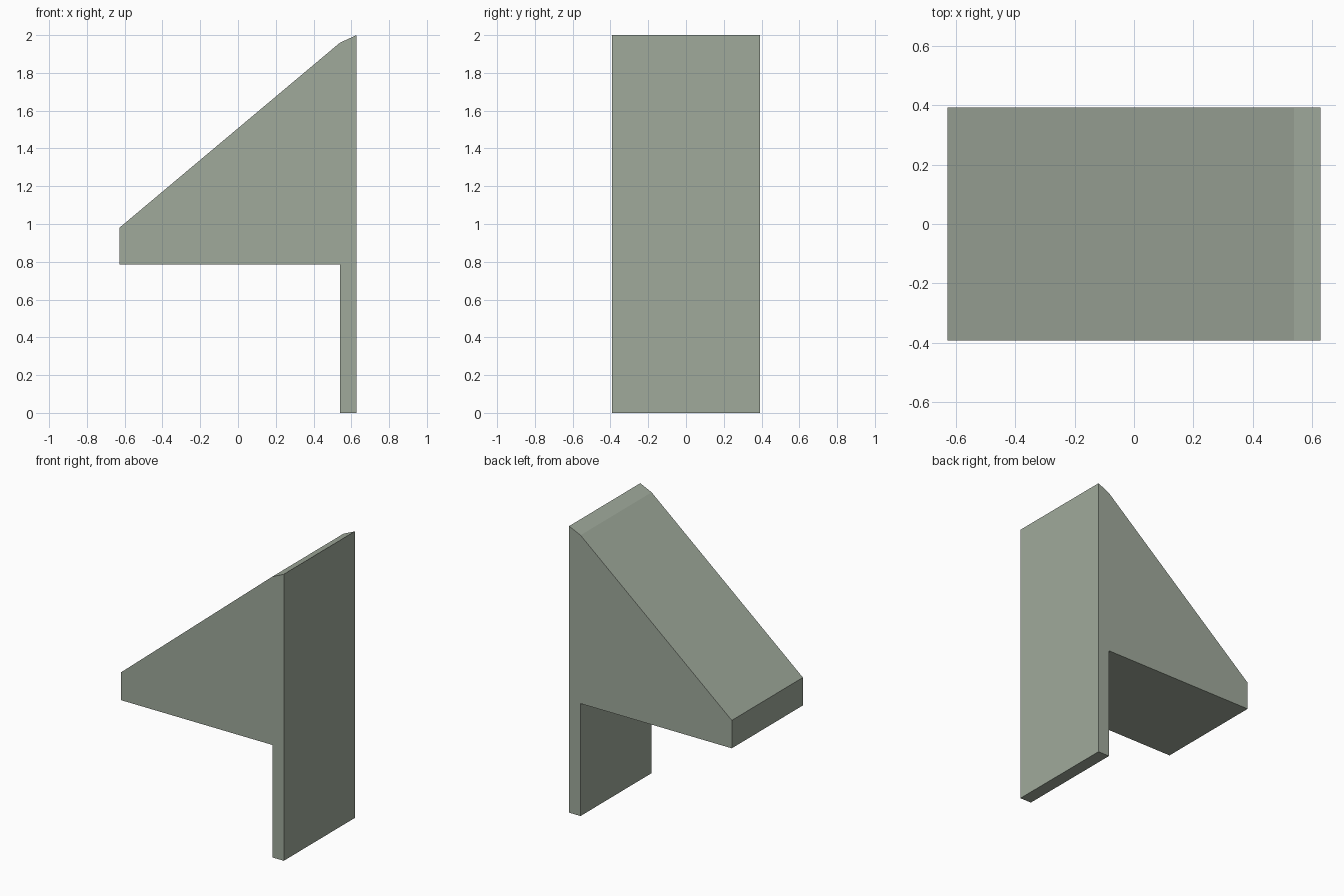
import bpy
import bmesh

cube = bpy.data.objects.get("Cube")
if cube:
    bpy.data.objects.remove(cube, do_unlink=True)

# Single muted green-grey material
color = (0.35, 0.40, 0.33, 1.0)
mat = bpy.data.materials.new("sage_grey")
mat.use_nodes = True
mat.diffuse_color = color
mat.node_tree.nodes["Principled BSDF"].inputs["Base Color"].default_value = color


def extrude_profile(name, points, half_depth):
    """Solid made from an x-z outline extruded along y."""
    bm = bmesh.new()
    face = bm.faces.new([bm.verts.new((x, -half_depth, z)) for x, z in points])
    result = bmesh.ops.extrude_face_region(bm, geom=[face])
    verts = [v for v in result["geom"] if isinstance(v, bmesh.types.BMVert)]
    bmesh.ops.translate(bm, verts=verts, vec=(0, 2 * half_depth, 0))
    bmesh.ops.recalc_face_normals(bm, faces=bm.faces)
    mesh = bpy.data.meshes.new(name)
    bm.to_mesh(mesh)
    bm.free()
    mesh.materials.append(mat)
    obj = bpy.data.objects.new(name, mesh)
    bpy.context.collection.objects.link(obj)
    return obj


# Wedge bracket: upright plate with a sloped block and a bevelled top edge
outer, inner, tip = 0.628, 0.54, -0.628
outline = [
    (outer, 0), (outer, 2), (inner, 1.96),
    (tip, 0.98), (tip, 0.785), (inner, 0.785), (inner, 0),
]
extrude_profile("wedge_bracket", outline, 0.392)
